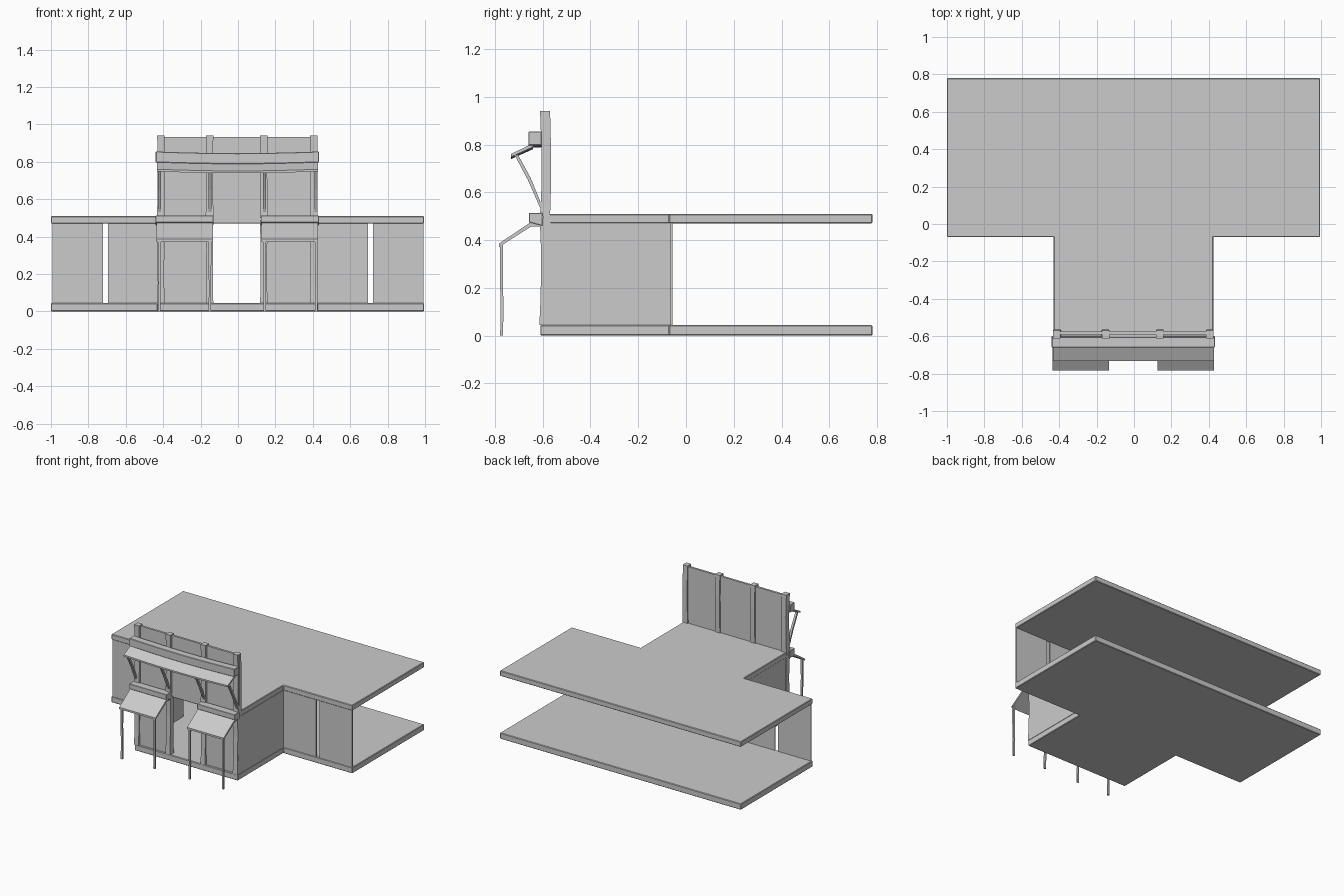
import bpy, bmesh, math
from mathutils import Vector

if "Cube" in bpy.data.objects:
    bpy.data.objects.remove(bpy.data.objects["Cube"])


def make(name, verts, faces, bevel=0):
    mesh = bpy.data.meshes.new(name)
    bm = bmesh.new()
    vs = [bm.verts.new(v) for v in verts]
    for f in faces:
        bm.faces.new([vs[i] for i in f])
    bmesh.ops.recalc_face_normals(bm, faces=bm.faces)
    bm.to_mesh(mesh)
    bm.free()
    ob = bpy.data.objects.new(name, mesh)
    bpy.context.collection.objects.link(ob)
    if bevel:
        m = ob.modifiers.new("edge", 'BEVEL')
        m.width = bevel
        m.segments = 1
    return ob


def loft(name, rings, bevel=0):
    """Join equal point rings into a capped solid."""
    n = len(rings[0])
    verts = [p for r in rings for p in r]
    faces = [tuple(range(n)), tuple(range(len(verts) - n, len(verts)))]
    for k in range(len(rings) - 1):
        for i in range(n):
            j = (i + 1) % n
            faces.append((k*n + i, k*n + j, k*n + n + j, k*n + n + i))
    return make(name, verts, faces, bevel)


def box(name, x0, x1, y0, y1, z0, z1, bevel=0):
    base = [(x0, y0), (x1, y0), (x1, y1), (x0, y1)]
    return loft(name, [[(x, y, z) for x, y in base] for z in (z0, z1)], bevel)


def slab(name, outline, z0, z1):
    return loft(name, [[(x, y, z) for x, y in outline] for z in (z0, z1)], 0.004)


def board(name, profile, x0, x1, sag=0.0, steps=1, bevel=0):
    """Run a y-z profile along x, drooping toward the middle."""
    rings = []
    for k in range(steps + 1):
        t = k / steps
        dz = -sag * math.sin(math.pi * t)
        rings.append([(x0 + (x1 - x0) * t, y, z + dz) for y, z in profile])
    return loft(name, rings, bevel)


def post(name, x, y, sections):
    """Hand-hewn post: sections of (z, half width, half depth, y shift)."""
    rings = [[(x - w, y + s - d, z), (x + w, y + s - d, z),
              (x + w, y + s + d, z), (x - w, y + s + d, z)]
             for z, w, d, s in sections]
    return loft(name, rings)


# T-shaped floor and flat roof
def t_shape(front):
    return [(-0.43, front), (0.425, front), (0.425, -0.07), (0.995, -0.07),
            (0.995, 0.78), (-1, 0.78), (-1, -0.07), (-0.43, -0.07)]


slab("floor_slab", t_shape(-0.61), 0, 0.045)
slab("roof_slab", t_shape(-0.592), 0.47, 0.51)

# Wing walls with a narrow slit, and entrance side walls
for s, tag in ((-1, "left"), (1, "right")):
    for a, b, part in ((0.42, 0.695, "inner"), (0.722, 0.993, "outer")):
        box(f"wing_wall_{part}_{tag}", min(s*a, s*b), max(s*a, s*b), -0.068, -0.057, 0.044, 0.471)
    box(f"side_wall_{tag}", min(s*0.413, s*0.425), max(s*0.413, s*0.425), -0.6, -0.057, 0.044, 0.471)

# Front facade panels beside the doorway and the upper false front
box("facade_left", -0.427, -0.135, -0.598, -0.58, 0.044, 0.5)
box("facade_right", 0.125, 0.425, -0.598, -0.58, 0.044, 0.5)
box("false_front", -0.43, 0.425, -0.592, -0.576, 0.505, 0.932)

# Facade posts, awning braces and porch posts on the same four lines
for i, x in enumerate((-0.412, -0.152, 0.138, 0.405)):
    post(f"lower_facade_post_{i}", x, -0.59,
         [(0.044, 0.02, 0.022, -0.002), (0.15, 0.017, 0.02, 0.001),
          (0.33, 0.018, 0.019, 0.003), (0.49, 0.02, 0.022, 0)])
    post(f"upper_facade_post_{i}", x, -0.59,
         [(0.5, 0.021, 0.021, 0), (0.6, 0.019, 0.02, 0.004),
          (0.78, 0.018, 0.02, 0.005), (0.94, 0.02, 0.021, 0)])

    bx = (-0.42, -0.15, 0.142, 0.418)[i]
    prof = [(-0.718, 0.757), (-0.703, 0.757), (-0.65, 0.66), (-0.605, 0.55),
            (-0.605, 0.522), (-0.662, 0.652)]
    board(f"awning_brace_{i}", prof, bx - 0.008, bx + 0.008)

    post(f"porch_post_{i}", bx, -0.772,
         [(0, 0.007, 0.006, 0), (0.12, 0.006, 0.006, 0.002),
          (0.25, 0.007, 0.006, -0.001), (0.385, 0.007, 0.007, 0)])

# Sagging awning beam and its sloped board
board("awning_beam", [(-0.66, 0.797), (-0.605, 0.797), (-0.605, 0.855), (-0.66, 0.855)],
      -0.44, 0.433, 0.009, 8, 0.003)
board("awning_board", [(-0.733, 0.748), (-0.64, 0.79), (-0.64, 0.806), (-0.733, 0.76)],
      -0.433, 0.428, 0.009, 8)

# Porch header beams and porch roofs
for tag, x0, x1 in (("left", -0.44, -0.132), ("right", 0.122, 0.432)):
    board(f"porch_beam_{tag}", [(-0.658, 0.475), (-0.6, 0.46), (-0.6, 0.513), (-0.658, 0.513)],
          x0, x1, 0, 1, 0.002)
    board(f"porch_roof_{tag}", [(-0.782, 0.372), (-0.648, 0.457), (-0.6, 0.458),
                                (-0.6, 0.472), (-0.652, 0.474), (-0.782, 0.386)], x0 + 0.004, x1 - 0.003)
